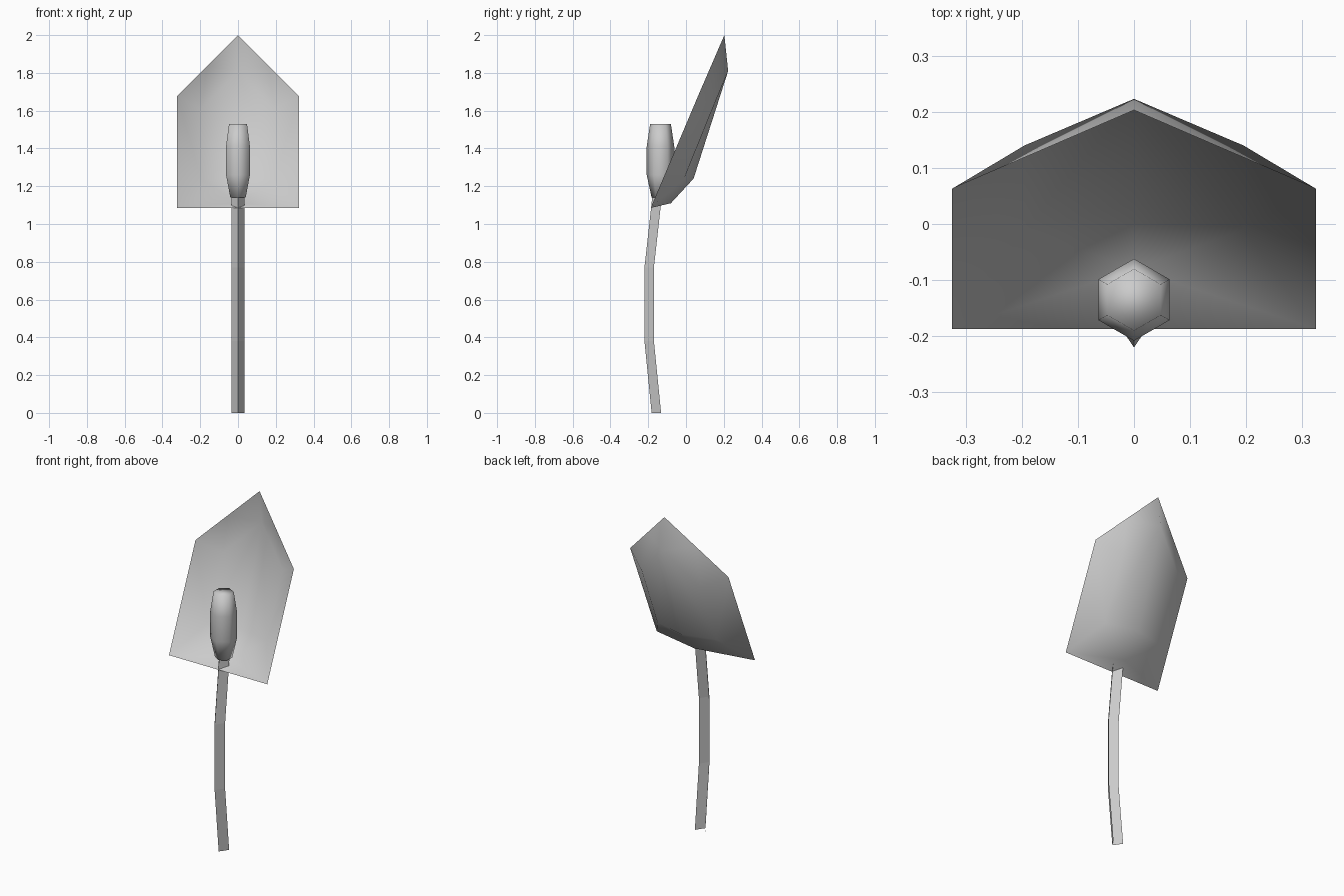
import bpy, bmesh, math

old = bpy.data.objects.get("Cube")
if old:
    bpy.data.objects.remove(old, do_unlink=True)

# One plain grey for the whole plant
grey = bpy.data.materials.new("soft_grey")
grey.use_nodes = True
grey.diffuse_color = (0.6, 0.6, 0.6, 1)
grey.node_tree.nodes["Principled BSDF"].inputs["Base Color"].default_value = (0.6, 0.6, 0.6, 1)


def finish(name, bm, smooth):
    mesh = bpy.data.meshes.new(name)
    bmesh.ops.recalc_face_normals(bm, faces=bm.faces)
    bm.to_mesh(mesh)
    bm.free()
    mesh.materials.append(grey)
    obj = bpy.data.objects.new(name, mesh)
    bpy.context.collection.objects.link(obj)
    for face in mesh.polygons:
        face.use_smooth = smooth


def loft(name, rings, closed, smooth):
    """Skin equal-length sections; closed ones wrap round and get end caps."""
    bm = bmesh.new()
    loops = [[bm.verts.new(p) for p in ring] for ring in rings]
    count = len(loops[0])
    for low, high in zip(loops, loops[1:]):
        for i in range(count if closed else count - 1):
            j = (i + 1) % count
            bm.faces.new((low[i], low[j], high[j], high[i]))
    if closed:
        bm.faces.new(loops[0][::-1])
        bm.faces.new(loops[-1])
    finish(name, bm, smooth)


# Stem: thin V-shaped channel with its ridge to the front, gently bowed
stem_path = [(-0.182, 0), (-0.22, 0.38), (-0.22, 0.77), (-0.183, 1.1), (-0.178, 1.16)]
loft("stem", [[(-0.034, y + 0.05, z), (0, y, z), (0.034, y + 0.05, z)]
              for y, z in stem_path], False, False)

# Flower spike: six-sided, swelling in the middle
spike_profile = [(0.047, 1.14), (0.073, 1.26), (0.073, 1.41), (0.055, 1.53)]
angles = [math.radians(30 + 60 * k) for k in range(6)]
loft("flower_spike", [[(r * math.cos(a), -0.135 + r * math.sin(a), z) for a in angles]
                      for r, z in spike_profile], True, True)

# Hooded petal: thin pentagonal bowl with a bent spine, open to the front
bm = bmesh.new()
spine = {"tip": (0.203, 2.0), "spine_top": (0.223, 1.81),
         "spine_low": (0.04, 1.24), "keel": (-0.08, 1.11)}
sides = {"brow": (0.162, 0.133, 1.838), "shoulder": (0.324, 0.063, 1.676),
         "foot": (0.324, -0.187, 1.085),
         "inner_shoulder": (0.195, 0.14, 1.61), "inner_foot": (0.195, -0.01, 1.24)}
patches = (("tip", "brow", "spine_top"),
           ("brow", "inner_shoulder", "spine_top"),
           ("brow", "shoulder", "inner_shoulder"),
           ("shoulder", "foot", "inner_foot", "inner_shoulder"),
           ("spine_top", "inner_shoulder", "inner_foot", "spine_low"),
           ("foot", "keel", "inner_foot"),
           ("keel", "spine_low", "inner_foot"))
middle = {k: bm.verts.new((0, *p)) for k, p in spine.items()}
feet = []
for side in (1, -1):
    points = dict(middle)
    for k, (x, y, z) in sides.items():
        points[k] = bm.verts.new((side * x, y, z))
    for patch in patches:
        bm.faces.new([points[k] for k in patch])
    feet.append(points["foot"])
bm.faces.new((*feet, middle["keel"]))
finish("hooded_petal", bm, True)
